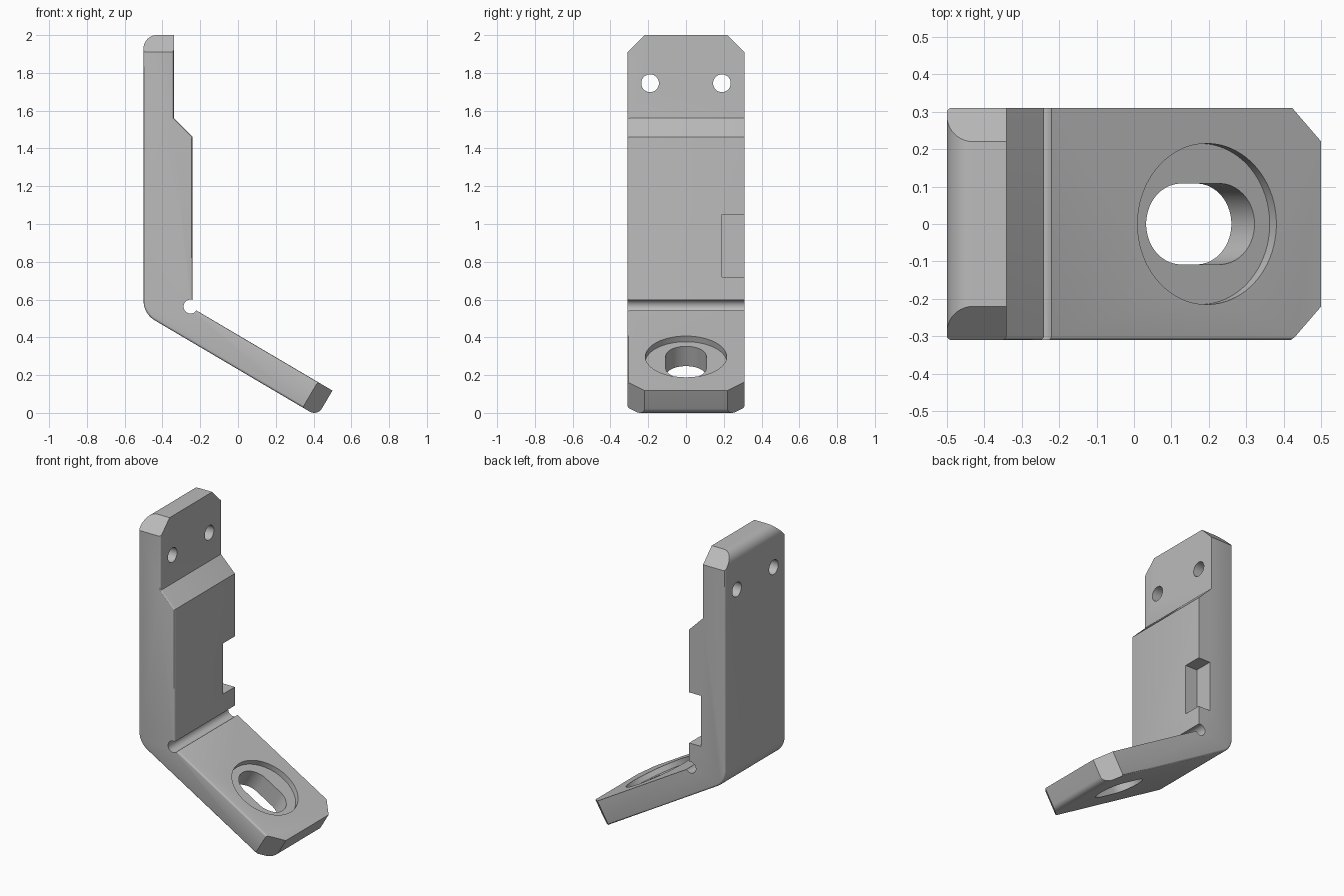
import bpy, bmesh
from math import sin, cos, tan, pi, radians
from mathutils import Matrix, Vector

cube = bpy.data.objects.get("Cube")
if cube:
    bpy.data.objects.remove(cube, do_unlink=True)

HALF = 0.31                     # half the bracket width
TILT = radians(30.5)            # slope of the foot
THICK = 0.157                   # foot thickness
CHAMFER = 0.09
along = Vector((cos(TILT), 0, -sin(TILT)))
up = Vector((sin(TILT), 0, cos(TILT)))
tip = Vector((0.5, 0, 0.118))
heel = tip - up * THICK


def rounded(corners, steps=10):
    """Outline with each (x, y, radius) corner replaced by an arc."""
    out = []
    for i, (x, y, r) in enumerate(corners):
        p = Vector((x, y))
        if not r:
            out.append(p)
            continue
        a = (Vector(corners[i - 1][:2]) - p).normalized()
        b = (Vector(corners[(i + 1) % len(corners)][:2]) - p).normalized()
        half = a.angle(b) / 2
        centre = p + (a + b).normalized() * (r / sin(half))
        start = p + a * (r / tan(half)) - centre
        end = p + b * (r / tan(half)) - centre
        for k in range(steps + 1):
            t = k / steps
            sweep = pi - 2 * half
            out.append(centre + (start * sin((1 - t) * sweep) + end * sin(t * sweep)) / sin(sweep))
    return out


def slot(radius, straight=0.0, n=48):
    """Circle, or a slot lengthened along its first axis."""
    pts = []
    for k in range(n):
        a = 2 * pi * (k + 0.5) / n
        pts.append(Vector((radius * cos(a) + (straight / 2 if cos(a) > 0 else -straight / 2),
                           radius * sin(a))))
    return pts


def prism(outline, low, high, matrix):
    bm = bmesh.new()
    face = bm.faces.new([bm.verts.new((p[0], p[1], low)) for p in outline])
    new = bmesh.ops.extrude_face_region(bm, geom=[face], use_keep_orig=True)["geom"]
    bmesh.ops.translate(bm, verts=[v for v in new if isinstance(v, bmesh.types.BMVert)],
                        vec=(0, 0, high - low))
    bm.transform(matrix)
    bmesh.ops.recalc_face_normals(bm, faces=bm.faces)
    return bm


def to_object(bm, name):
    mesh = bpy.data.meshes.new(name)
    bm.to_mesh(mesh)
    bm.free()
    obj = bpy.data.objects.new(name, mesh)
    bpy.context.collection.objects.link(obj)
    return obj


# Bent side profile, extruded across the width
side = Matrix.Rotation(pi / 2, 4, 'X')
slope = tan(TILT)
profile = [
    (-0.5, 2.0, 0.07), (-0.5, heel.z + (heel.x + 0.5) * slope, 0.12),
    (heel.x, heel.z, 0.047), (tip.x, tip.z, 0),
    (-0.24, tip.z + (tip.x + 0.24) * slope, 0),
    (-0.24, 1.46, 0), (-0.34, 1.56, 0), (-0.34, 2.0, 0),
]
bm = prism(rounded(profile), -HALF, HALF, side)

# Softened rims: the whole front rim and the outer part of the back rim
bm.normal_update()
rim = []
for e in bm.edges:
    ys = [v.co.y for v in e.verts]
    wall = [f for f in e.link_faces if abs(f.normal.y) < 0.5]
    if len(wall) != 1:
        continue
    n = wall[0].normal
    if max(ys) < 0 or (n.x < -0.3 or n.z < -0.3):
        rim.append(e)
bmesh.ops.bevel(bm, geom=rim, offset=0.012, segments=3, profile=0.5, affect='EDGES')

# Clipped corners on the top and on the foot end
for s in (-1, 1):
    across = Vector((0, s, 0))
    for origin, outward in ((Vector((0, 0, 2)), Vector((0, 0, 1))), (tip, along)):
        cut = bmesh.ops.bisect_plane(
            bm, geom=bm.verts[:] + bm.edges[:] + bm.faces[:], dist=1e-5,
            plane_co=origin + across * (HALF - CHAMFER),
            plane_no=(outward + across).normalized(), clear_outer=True)["geom_cut"]
        bmesh.ops.edgeloop_fill(bm, edges=[e for e in cut if isinstance(e, bmesh.types.BMEdge)])
bmesh.ops.recalc_face_normals(bm, faces=bm.faces)
bracket = to_object(bm, "angled_bracket")

# Cutters: bend relief, recess and slot in the foot, screw holes, side notch
seat = Matrix.Translation((0.195, 0, tip.z + (tip.x - 0.195) * slope)) @ Matrix.Rotation(TILT, 4, 'Y')
relief = Matrix.Translation((-0.251, 0, 0.563)) @ side
cutters = [
    prism(slot(0.037), -0.5, 0.5, relief),
    prism(slot(0.215, n=80), -0.035, 0.1, seat),
    prism(slot(0.108, 0.12), -0.4, 0.2, seat),
    prism([(-0.325, 0.19), (0, 0.19), (0, 0.5), (-0.325, 0.5)], 0.72, 1.05, Matrix()),
]
for s in (-1, 1):
    cutters.append(prism(slot(0.047, n=32), -0.3, 0.3,
                         Matrix.Translation((-0.42, s * 0.19, 1.745)) @ Matrix.Rotation(pi / 2, 4, 'Y')))

for o in bpy.context.selected_objects:
    o.select_set(False)
bpy.context.view_layer.objects.active = bracket
bracket.select_set(True)
for c in cutters:
    cutter = to_object(c, "cutter")
    cutter.hide_render = True
    mod = bracket.modifiers.new("cut", 'BOOLEAN')
    mod.operation = 'DIFFERENCE'
    mod.solver = 'EXACT'
    mod.object = cutter
    bpy.ops.object.modifier_apply(modifier=mod.name)
    bpy.data.objects.remove(cutter, do_unlink=True)

# Plain grey finish
grey = bpy.data.materials.new("plain grey")
grey.use_nodes = True
colour = (0.5, 0.5, 0.5, 1)
grey.diffuse_color = colour
grey.node_tree.nodes["Principled BSDF"].inputs["Base Color"].default_value = colour
bracket.data.materials.clear()
bracket.data.materials.append(grey)
bpy.ops.object.shade_smooth_by_angle(angle=radians(30))
